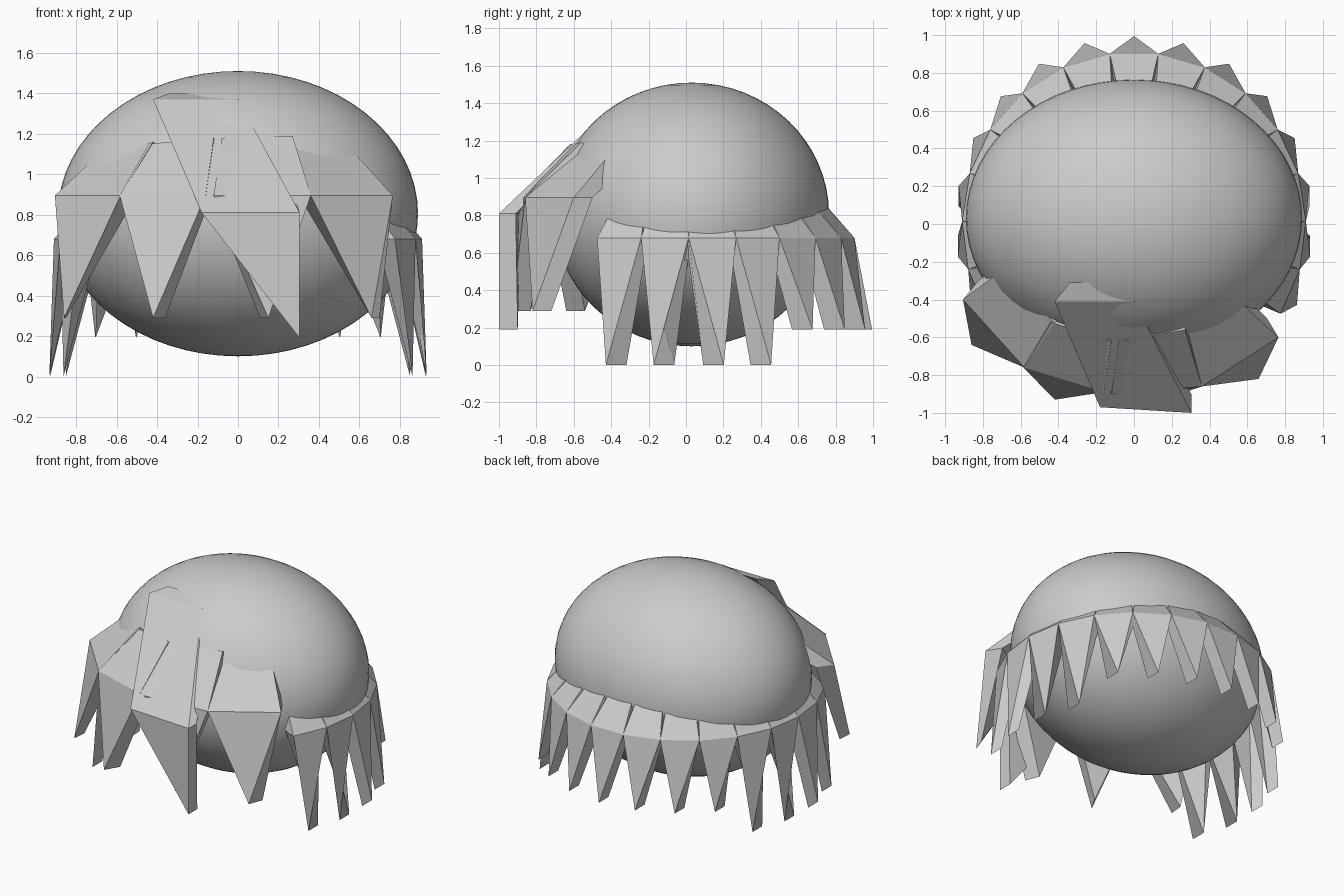
import bpy, math
from mathutils import Vector

if "Cube" in bpy.data.objects:
    bpy.data.objects.remove(bpy.data.objects["Cube"])


# Lock of hair: root quad inside the head, wide bend quad, then a tip edge
def lock(name, root, bend, tip, inset_root, inset_bend):
    ir, ib = Vector(inset_root), Vector(inset_bend)
    r = [Vector(p) for p in root]
    b = [Vector(p) for p in bend]
    verts = [r[0], r[1], r[1] + ir, r[0] + ir,
             b[0], b[1], b[1] + ib, b[0] + ib,
             Vector(tip[0]), Vector(tip[1])]
    faces = [(3, 2, 1, 0), (0, 1, 5, 4), (1, 2, 6, 5), (2, 3, 7, 6), (3, 0, 4, 7),
             (4, 5, 8), (5, 6, 9, 8), (6, 7, 9), (7, 4, 8, 9)]
    mesh = bpy.data.meshes.new(name)
    mesh.from_pydata([v[:] for v in verts], [], faces)
    mesh.update()
    obj = bpy.data.objects.new(name, mesh)
    bpy.context.collection.objects.link(obj)
    return obj


# Head
bpy.ops.mesh.primitive_uv_sphere_add(segments=64, ring_count=32, radius=1,
                                     location=(0, 0.03, 0.805))
head = bpy.context.object
head.name = "head"
head.scale = (0.89, 0.735, 0.705)
bpy.ops.object.shade_smooth()


# Back and side locks, fanned around the head
def polar(radius, degrees, z):
    a = math.radians(degrees)
    return Vector((radius * math.sin(a), radius * math.cos(a), z))


STEP = 16.2
for i in range(-7, 8):
    a = i * STEP
    side = abs(i) > 3
    centre = polar(0.94, a, 0.0 if side else 0.19)
    half = Vector((0, 0.055, 0))
    outer, inner = centre + half, centre - half
    if abs(a) > 90:
        outer, inner = inner, outer
    inward = polar(-0.1, a, 0)
    lock("side_lock" if side else "back_lock",
         [polar(0.74, a - 7, 0.87), polar(0.74, a + 7, 0.87)],
         [polar(0.91, a - STEP / 2, 0.68), polar(0.91, a + STEP / 2, 0.68)],
         [outer, inner], inward, inward)

# Fringe: large central lock swept to one side
lock("fringe_main",
     [(-0.42, -0.41, 1.37), (0.0, -0.41, 1.37)],
     [(-0.18, -0.97, 0.81), (0.305, -1.0, 0.81)],
     [(0.305, -1.0, 0.19), (0.305, -0.9, 0.19)],
     (0.08, 0.10, 0.03), (0.0, 0.09, 0.0))

# Fringe: two locks on each side of the centre
lock("fringe_outer_left",
     [(-0.73, -0.27, 1.06), (-0.42, -0.52, 1.16)],
     [(-0.905, -0.40, 0.895), (-0.58, -0.76, 0.895)],
     [(-0.86, -0.64, 0.29), (-0.85, -0.54, 0.29)],
     (0.06, 0.08, -0.06), (0.08, 0.10, 0))
lock("fringe_inner_left",
     [(-0.44, -0.52, 1.15), (-0.12, -0.62, 1.18)],
     [(-0.585, -0.76, 0.895), (-0.16, -0.89, 0.895)],
     [(-0.42, -0.93, 0.29), (-0.36, -0.83, 0.29)],
     (0.02, 0.10, -0.05), (0.03, 0.10, 0))
lock("fringe_inner_right",
     [(-0.08, -0.62, 1.18), (0.27, -0.56, 1.19)],
     [(-0.12, -0.90, 0.895), (0.36, -0.86, 0.895)],
     [(0.15, -0.93, 0.29), (0.11, -0.83, 0.29)],
     (0.0, 0.10, -0.05), (-0.02, 0.10, 0))
lock("fringe_outer_right",
     [(0.28, -0.55, 1.15), (0.58, -0.43, 1.10)],
     [(0.36, -0.86, 0.895), (0.765, -0.60, 0.895)],
     [(0.66, -0.82, 0.29), (0.70, -0.72, 0.29)],
     (-0.05, 0.10, -0.05), (-0.06, 0.10, 0))
